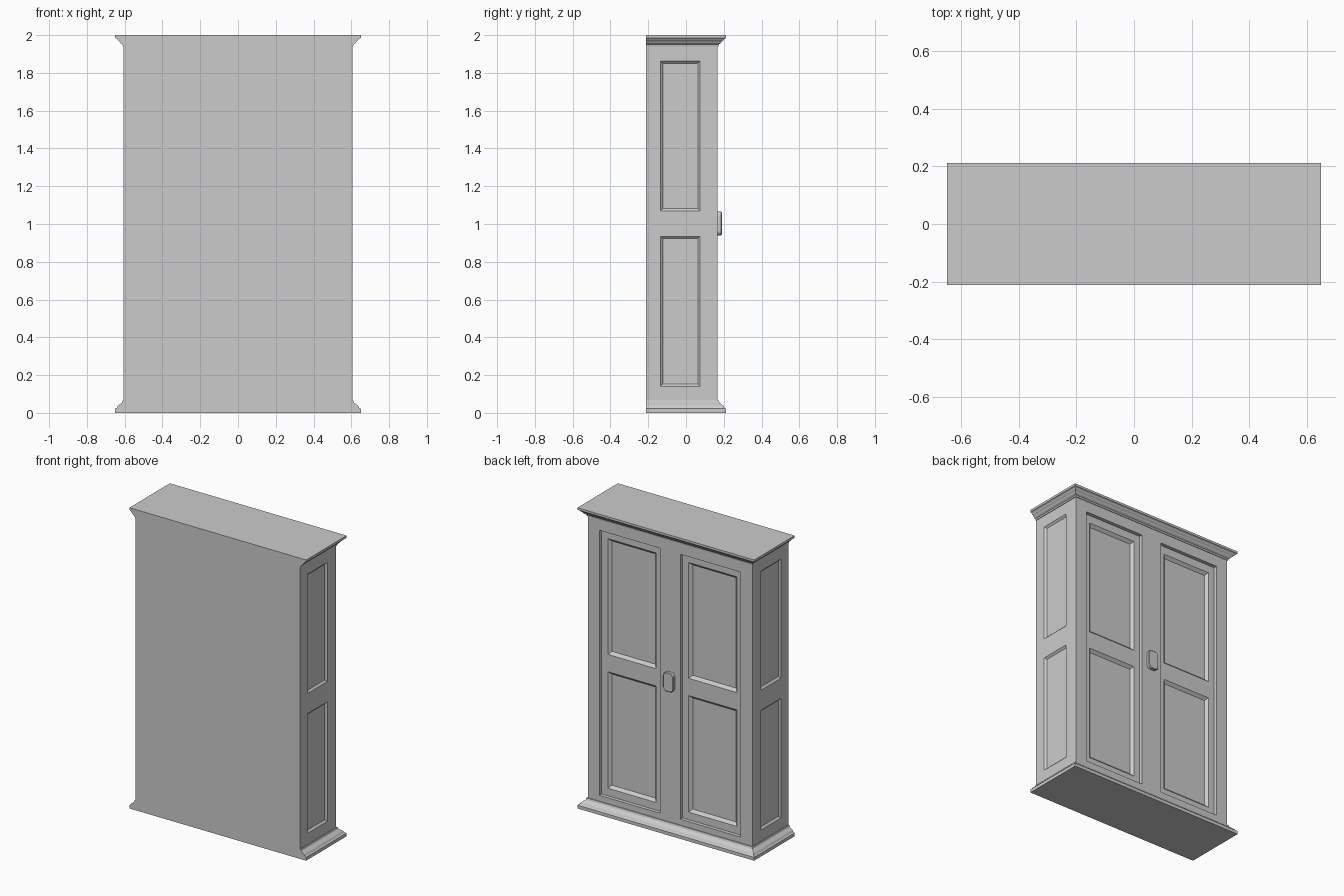
import bpy, bmesh, math
from mathutils import Vector

if "Cube" in bpy.data.objects:
    bpy.data.objects.remove(bpy.data.objects["Cube"])

W, YB, YF = 0.605, -0.2125, 0.1675   # carcass half width, back and front planes


def loft(name, rings):
    """Solid through a list of equal-length point rings, capped at both ends."""
    bm = bmesh.new()
    vs = [[bm.verts.new(p) for p in r] for r in rings]
    n = len(rings[0])
    for a, b in zip(vs, vs[1:]):
        for i in range(n):
            j = (i + 1) % n
            bm.faces.new((a[i], a[j], b[j], b[i]))
    bm.faces.new(vs[0])
    bm.faces.new(vs[-1])
    bmesh.ops.recalc_face_normals(bm, faces=bm.faces)
    me = bpy.data.meshes.new(name)
    bm.to_mesh(me)
    bm.free()
    ob = bpy.data.objects.new(name, me)
    bpy.context.collection.objects.link(ob)
    return ob


def slab(o, z):
    """Rectangle overhanging the sides and front by o, flush at the back."""
    return [(-W - o, YB, z), (W + o, YB, z), (W + o, YF + o, z), (-W - o, YF + o, z)]


def cut(target, axis, surf, sign, u, v, depth, slope):
    """Recess a rectangle u x v into the plane axis=surf, with sloped edges."""
    rings = []
    k = slope / depth
    for d in (-0.01, depth):
        m = d * k
        pos = surf - sign * d
        quad = [(u[0] + m, v[0] + m), (u[1] - m, v[0] + m),
                (u[1] - m, v[1] - m), (u[0] + m, v[1] - m)]
        rings.append([(pos, a, b) if axis == 'x' else (a, pos, b) for a, b in quad])
    tool = loft("cutter", rings)
    tool.hide_render = True
    mod = target.modifiers.new("recess", 'BOOLEAN')
    mod.operation, mod.object, mod.solver = 'DIFFERENCE', tool, 'EXACT'
    bpy.context.view_layer.objects.active = target
    bpy.ops.object.modifier_apply(modifier=mod.name)
    bpy.data.objects.remove(tool)


# Carcass
carcass = loft("carcass", [slab(0, 0.065), slab(0, 1.94)])

# Recessed doors with two sunk panels each, and two sunk panels per side
DOOR = 0.024
for s in (-1, 1):
    def span(a, b):
        return sorted((s * a, s * b))
    cut(carcass, 'y', YF, 1, span(0.075, 0.52), (0.105, 1.867), DOOR, 0)
    for z in ((0.155, 0.93), (1.045, 1.815)):
        cut(carcass, 'y', YF - DOOR, 1, span(0.12, 0.475), z, 0.018, 0.018)
    for z in ((0.14, 0.935), (1.07, 1.862)):
        cut(carcass, 'x', s * W, s, (-0.135, 0.075), z, 0.012, 0.012)

# Cornice and plinth mouldings: (overhang, height)
cornice = [(0.004, 1.94), (0.006, 1.95), (0.016, 1.957), (0.022, 1.966),
           (0.03, 1.973), (0.036, 1.981), (0.045, 1.985), (0.045, 2.0)]
loft("cornice", [slab(o, z) for o, z in cornice])
plinth = [(0.045, 0.0), (0.045, 0.022), (0.037, 0.026), (0.03, 0.038),
          (0.018, 0.048), (0.01, 0.054), (0.006, 0.066)]
loft("plinth", [slab(o, z) for o, z in plinth])


# Lock plate between the doors
def plate(y, inset):
    pts = []
    w, h, r = 0.038 - inset, 0.063 - inset, 0.026 - inset
    for q, (sx, sz) in enumerate(((1, 1), (-1, 1), (-1, -1), (1, -1))):
        for i in range(5):
            a = math.radians(90 * q + 22.5 * i)
            pts.append((sx * (w - r) + r * math.cos(a), y,
                        1.0025 + sz * (h - r) + r * math.sin(a)))
    return pts


loft("lock_plate", [plate(YF - 0.004, 0), plate(YF + 0.018, 0), plate(YF + 0.022, 0.004)])
